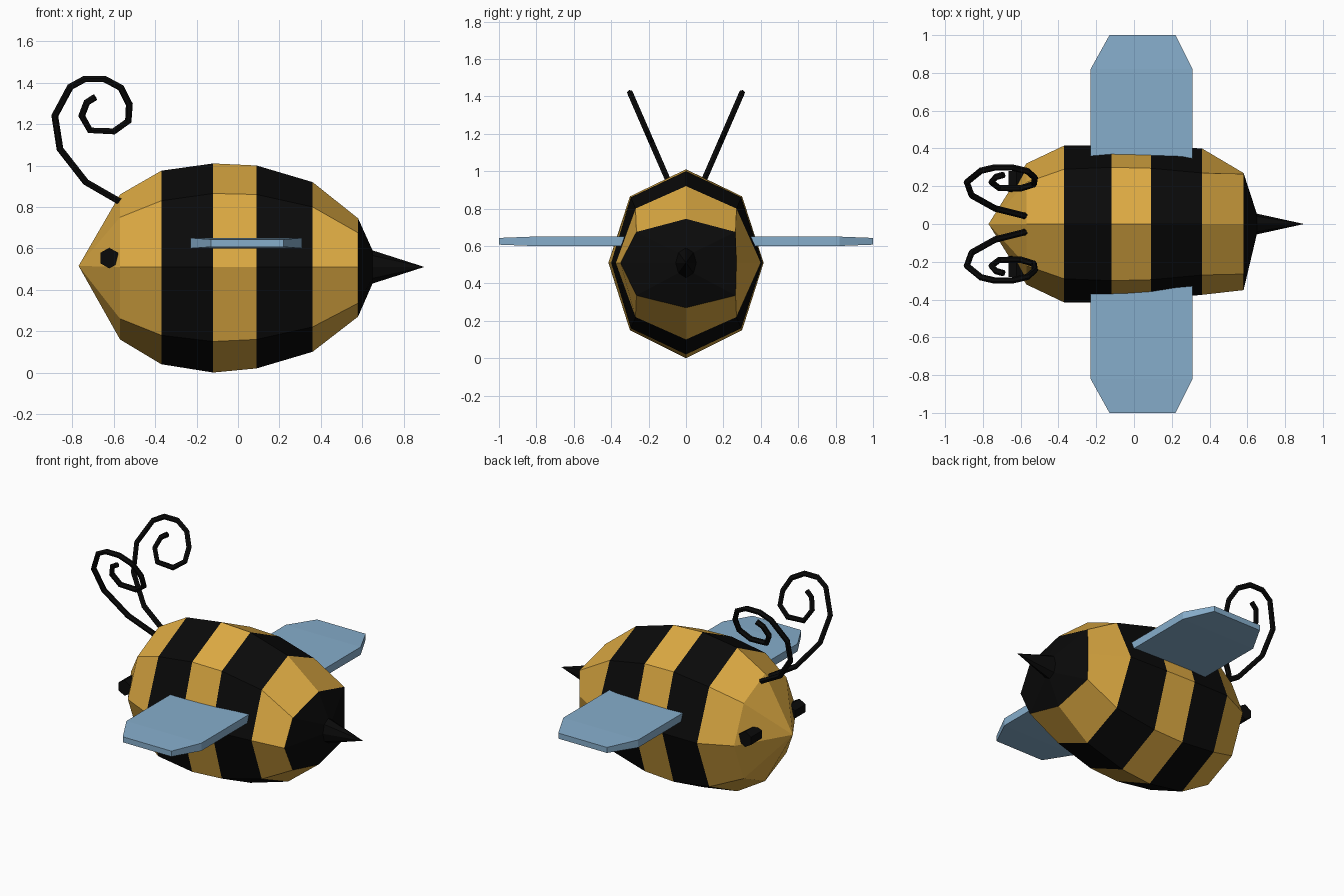
import bpy, bmesh
from mathutils import Matrix

if "Cube" in bpy.data.objects:
    bpy.data.objects.remove(bpy.data.objects["Cube"])


def mat(name, rgb):
    m = bpy.data.materials.new(name)
    m.diffuse_color = (*rgb, 1)
    m.use_nodes = True
    m.node_tree.nodes["Principled BSDF"].inputs["Base Color"].default_value = m.diffuse_color
    return m


YELLOW = mat("yellow", (0.72, 0.40, 0.055))
BLACK = mat("black", (0.003, 0.003, 0.003))
BLUE = mat("wing blue", (0.24, 0.42, 0.60))


def add_object(name, bm, mats):
    bmesh.ops.recalc_face_normals(bm, faces=bm.faces)
    me = bpy.data.meshes.new(name)
    bm.to_mesh(me)
    bm.free()
    for m in mats:
        me.materials.append(m)
    ob = bpy.data.objects.new(name, me)
    bpy.context.collection.objects.link(ob)
    return ob


# Body and stinger: eight-sided rings lofted along x
# x, top, upper corner, lower corner, bottom, corner y, +y side, -y side, stripe after ring
MID = 0.51
RINGS = [
    (-0.57, 0.86, 0.75, 0.26, 0.16, 0.22, 0.32, 0.32, 0),
    (-0.37, 0.975, 0.83, 0.18, 0.04, 0.29, 0.415, 0.415, 1),
    (-0.12, 1.01, 0.865, 0.15, 0.0, 0.30, 0.415, 0.415, 0),
    (0.09, 1.0, 0.86, 0.16, 0.02, 0.295, 0.41, 0.40, 1),
    (0.36, 0.92, 0.80, 0.22, 0.10, 0.27, 0.40, 0.375, 0),
    (0.58, 0.745, 0.675, 0.335, 0.27, 0.265, 0.27, 0.35, 1),
    (0.65, 0.59, 0.565, 0.455, 0.43, 0.04, 0.055, 0.055, 1),
]
bm = bmesh.new()
loops = []
for x, t, u, l, b, c, p, n, _ in RINGS:
    section = [(0, t), (c, u), (p, MID), (c, l), (0, b), (-c, l), (-n, MID), (-c, u)]
    loops.append([bm.verts.new((x, y, z)) for y, z in section])
nose = bm.verts.new((-0.77, 0, 0.515))
sting = bm.verts.new((0.90, 0, MID))
for i in range(8):
    j = (i + 1) % 8
    bm.faces.new((nose, loops[0][i], loops[0][j]))
    for a, b, ring in zip(loops, loops[1:], RINGS):
        bm.faces.new((a[i], b[i], b[j], a[j])).material_index = ring[-1]
    bm.faces.new((loops[-1][i], sting, loops[-1][j])).material_index = 1
add_object("striped_body", bm, [YELLOW, BLACK])

# Coiled antenna path seen from the front (x, z); it leans outward with height
COIL = [(-0.57, 0.825), (-0.735, 0.92), (-0.86, 1.08), (-0.885, 1.24), (-0.81, 1.38),
        (-0.74, 1.418), (-0.645, 1.418), (-0.565, 1.375), (-0.525, 1.295), (-0.53, 1.215),
        (-0.60, 1.165), (-0.715, 1.17), (-0.755, 1.24), (-0.73, 1.305), (-0.69, 1.33)]
# Wing outline (x, y, half thickness)
WING = [(-0.23, 0.25, 0.025), (0.31, 0.25, 0.025), (0.31, 0.82, 0.025),
        (0.22, 1.0, 0.018), (-0.13, 1.0, 0.018), (-0.23, 0.82, 0.025)]

for side, s in (("left", 1), ("right", -1)):
    # Wing
    bm = bmesh.new()
    top = [bm.verts.new((x, s * y, 0.625 + h)) for x, y, h in WING]
    low = [bm.verts.new((x, s * y, 0.625 - h)) for x, y, h in WING]
    for v in (top, low):
        bm.faces.new((v[0], v[1], v[2], v[5]))
        bm.faces.new((v[5], v[2], v[3], v[4]))
    for i in range(6):
        j = (i + 1) % 6
        bm.faces.new((top[i], top[j], low[j], low[i]))
    add_object(side + "_wing", bm, [BLUE])

    # Eye
    bm = bmesh.new()
    place = (Matrix.Translation((-0.622, s * 0.225, 0.553))
             @ Matrix.Rotation(1.570796, 4, 'X'))
    bmesh.ops.create_cone(bm, cap_ends=True, segments=6, radius1=0.05, radius2=0.05,
                          depth=0.11, matrix=place)
    add_object(side + "_eye", bm, [BLACK])

    # Antenna
    cu = bpy.data.curves.new(side + "_antenna", 'CURVE')
    cu.dimensions = '3D'
    cu.bevel_depth = 0.017
    cu.bevel_resolution = 1
    cu.use_fill_caps = True
    sp = cu.splines.new('POLY')
    sp.points.add(len(COIL) - 1)
    for pt, (x, z) in zip(sp.points, COIL):
        pt.co = (x, s * (0.043 + (z - 0.83) * 0.435), z, 1)
    sp.use_smooth = False
    cu.materials.append(BLACK)
    ob = bpy.data.objects.new(side + "_antenna", cu)
    bpy.context.collection.objects.link(ob)
    bpy.ops.object.select_all(action='DESELECT')
    ob.select_set(True)
    bpy.context.view_layer.objects.active = ob
    bpy.ops.object.convert(target='MESH')
